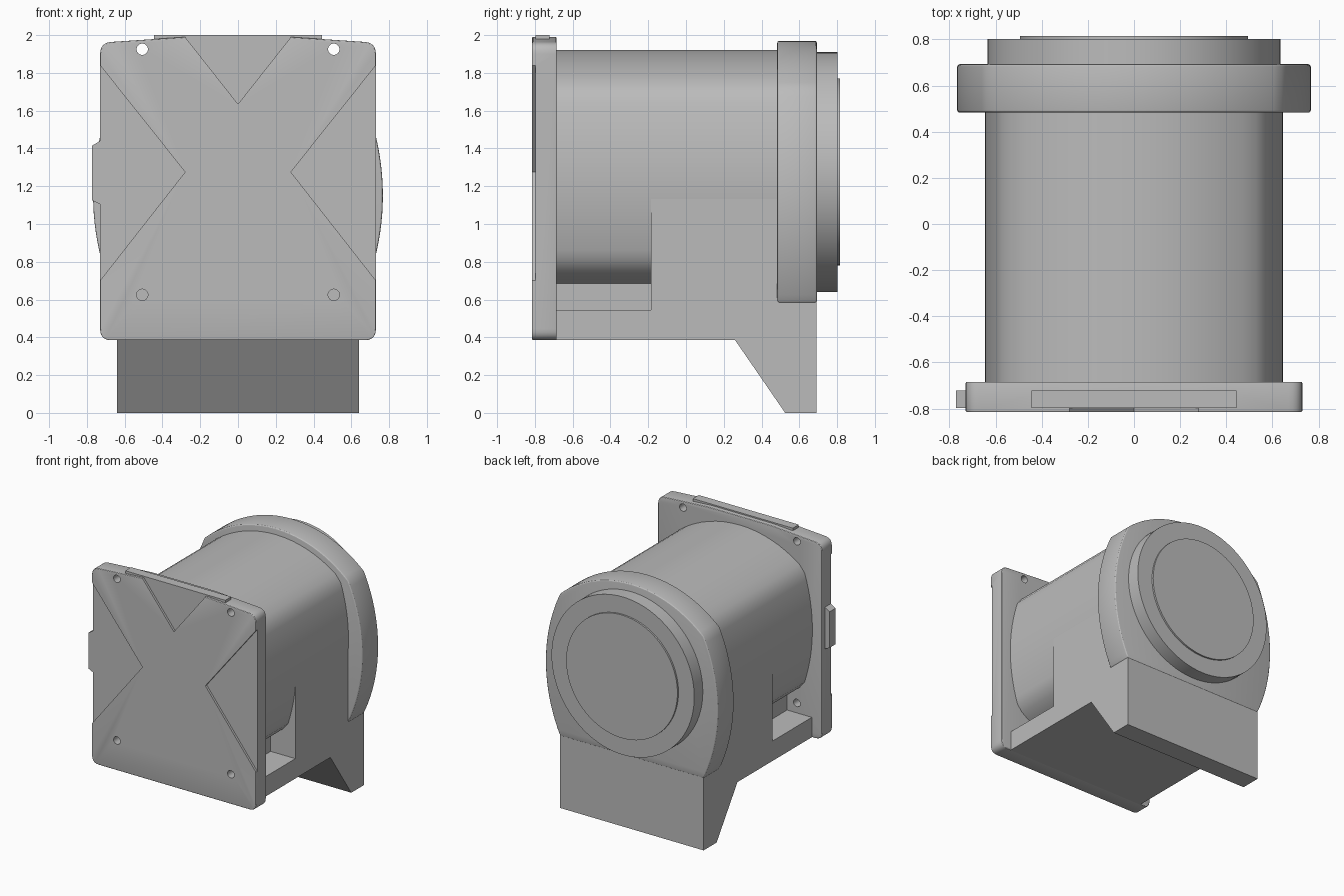
import bpy
import bmesh
from math import sin, cos, pi, radians, atan2
from mathutils import Vector

cube = bpy.data.objects.get("Cube")
if cube:
    bpy.data.objects.remove(cube)

grey = bpy.data.materials.new("plain grey")
grey.use_nodes = True
grey.diffuse_color = (0.5, 0.5, 0.5, 1)
grey.node_tree.nodes["Principled BSDF"].inputs["Base Color"].default_value = (0.5, 0.5, 0.5, 1)


def prism(name, outline, lo, hi, axis="y"):
    """Extrude a 2D outline along y (outline is x, z) or along x (outline is y, z)."""
    bm = bmesh.new()
    place = (lambda u, v, w: (u, w, v)) if axis == "y" else (lambda u, v, w: (w, u, v))
    ends = [[bm.verts.new(place(u, v, w)) for u, v in outline] for w in (lo, hi)]
    n = len(outline)
    bm.faces.new(ends[0])
    bm.faces.new(ends[1][::-1])
    for i in range(n):
        j = (i + 1) % n
        bm.faces.new((ends[0][j], ends[0][i], ends[1][i], ends[1][j]))
    bmesh.ops.recalc_face_normals(bm, faces=bm.faces)
    mesh = bpy.data.meshes.new(name)
    bm.to_mesh(mesh)
    bm.free()
    mesh.materials.append(grey)
    obj = bpy.data.objects.new(name, mesh)
    bpy.context.collection.objects.link(obj)
    return obj


def box(name, x, y, z):
    return prism(name, [(x[0], z[0]), (x[1], z[0]), (x[1], z[1]), (x[0], z[1])], *y)


def circle(x, z, r, n=64):
    return [(x + r * cos(2 * pi * i / n), z + r * sin(2 * pi * i / n)) for i in range(n)]


def arc(start, end, bulge, n=16):
    """Arc points from start to end, bulging to the right of the chord."""
    a, b = Vector(start), Vector(end)
    chord = b - a
    half = chord.length / 2
    r = (half ** 2 + bulge ** 2) / (2 * bulge)
    out = Vector((chord.y, -chord.x)).normalized()
    centre = (a + b) / 2 + out * (bulge - r)
    sweep = atan2(half, r - bulge)
    along = chord.normalized()
    return [tuple(centre + out * r * cos(t) + along * r * sin(t))
            for t in (sweep * (2 * i / n - 1) for i in range(n + 1))]


def rounded(points, radii, n=6):
    """Round each corner of an outline with a quadratic curve."""
    result = []
    for i, (p, r) in enumerate(zip(points, radii)):
        p = Vector(p)
        if not r:
            result.append(tuple(p))
            continue
        a = p + (Vector(points[i - 1]) - p).normalized() * r
        b = p + (Vector(points[(i + 1) % len(points)]) - p).normalized() * r
        for k in range(n + 1):
            t = k / n
            result.append(tuple(a * (1 - t) ** 2 + p * 2 * t * (1 - t) + b * t * t))
    return result


def activate(obj):
    bpy.ops.object.select_all(action="DESELECT")
    obj.select_set(True)
    bpy.context.view_layer.objects.active = obj


def cut(obj, cutters):
    activate(obj)
    for cutter in cutters:
        mod = obj.modifiers.new("cut", "BOOLEAN")
        mod.operation, mod.solver, mod.object = "DIFFERENCE", "EXACT", cutter
        bpy.ops.object.modifier_apply(modifier=mod.name)
        bpy.data.objects.remove(cutter)


def bevel(obj, width, angle=50):
    activate(obj)
    mod = obj.modifiers.new("bevel", "BEVEL")
    mod.width, mod.segments, mod.angle_limit = width, 3, radians(angle)
    bpy.ops.object.modifier_apply(modifier=mod.name)


# Front plate with a shallow crown, three wedge recesses and four holes
plate = prism("front_plate", rounded(
    [(-0.73, 0.385), (0.73, 0.385), (0.73, 1.96), (0.28, 1.99), (-0.28, 1.99), (-0.73, 1.96)],
    [0.06, 0.06, 0.06, 0, 0, 0.06]), -0.815, -0.685)
bevel(plate, 0.006)
cutters = [prism("wedge_cutter", [(0, 1.635), (0.3, 2.015), (-0.3, 2.015)], -0.9, -0.797)]
for s in (-1, 1):
    cutters.append(prism("wedge_cutter", [(s * 0.28, 1.275), (s * 0.77, 1.89), (s * 0.77, 0.65)], -0.9, -0.797))
    for z in (0.625, 1.925):
        cutters.append(prism("hole_cutter", circle(s * 0.507, z, 0.03, 24), -0.95, -0.5))
cut(plate, cutters)

# Raised strips on the plate edges
box("top_strip", (-0.445, 0.445), (-0.797, -0.722), (1.95, 2.0))
prism("side_tab", [(-0.7, 1.1), (-0.73, 1.105), (-0.772, 1.125), (-0.772, 1.415),
                   (-0.73, 1.44), (-0.7, 1.44)], -0.797, -0.722)

# Barrel: four bowed sides with soft corners
cz, hx, hz = 1.25, 0.575, 0.47
right = arc((hx, cz - hz + 0.03), (hx, cz + hz - 0.03), 0.07)
top = arc((hx - 0.045, cz + hz + 0.025), (-hx + 0.045, cz + hz + 0.025), 0.175)
left = [(-x, 2 * cz - z) for x, z in right]
bottom = [(-x, 2 * cz - z) for x, z in top]
prism("barrel", right + top + left + bottom, -0.69, 0.6)

# Lower housing with sloped foot and a pocket on each side
base = prism("lower_housing", [(-0.69, 0.385), (0.26, 0.385), (0.525, 0), (0.69, 0),
                               (0.69, 1.25), (-0.69, 1.25)], -0.64, 0.64, axis="x")
pockets = []
for s in (-1, 1):
    x = sorted((s * 0.42, s * 0.8))
    pockets.append(box("pocket_cutter", x, (-0.8, -0.185), (0.545, 1.4)))
cut(base, pockets)

# Rear collar with bowed top and sides, softened front rim
side = arc((0.64, 0.58), (0.64, 1.72), 0.127, 24)
crown = arc((0.64, 1.72), (-0.64, 1.72), 0.25, 32)
collar = prism("rear_collar", side + crown[1:-1] + [(-x, z) for x, z in side[::-1]], 0.483, 0.693)
bevel(collar, 0.012)

# Stepped round cover on the back
prism("rear_disc", circle(0, 1.275, 0.635, 96), 0.6, 0.802)
prism("rear_cap", circle(0, 1.275, 0.495, 96), 0.7, 0.816)

for obj in list(bpy.context.collection.objects):
    if obj.type == "MESH" and obj.data.materials and obj.data.materials[0] == grey:
        activate(obj)
        bpy.ops.object.shade_smooth_by_angle(angle=radians(25))
